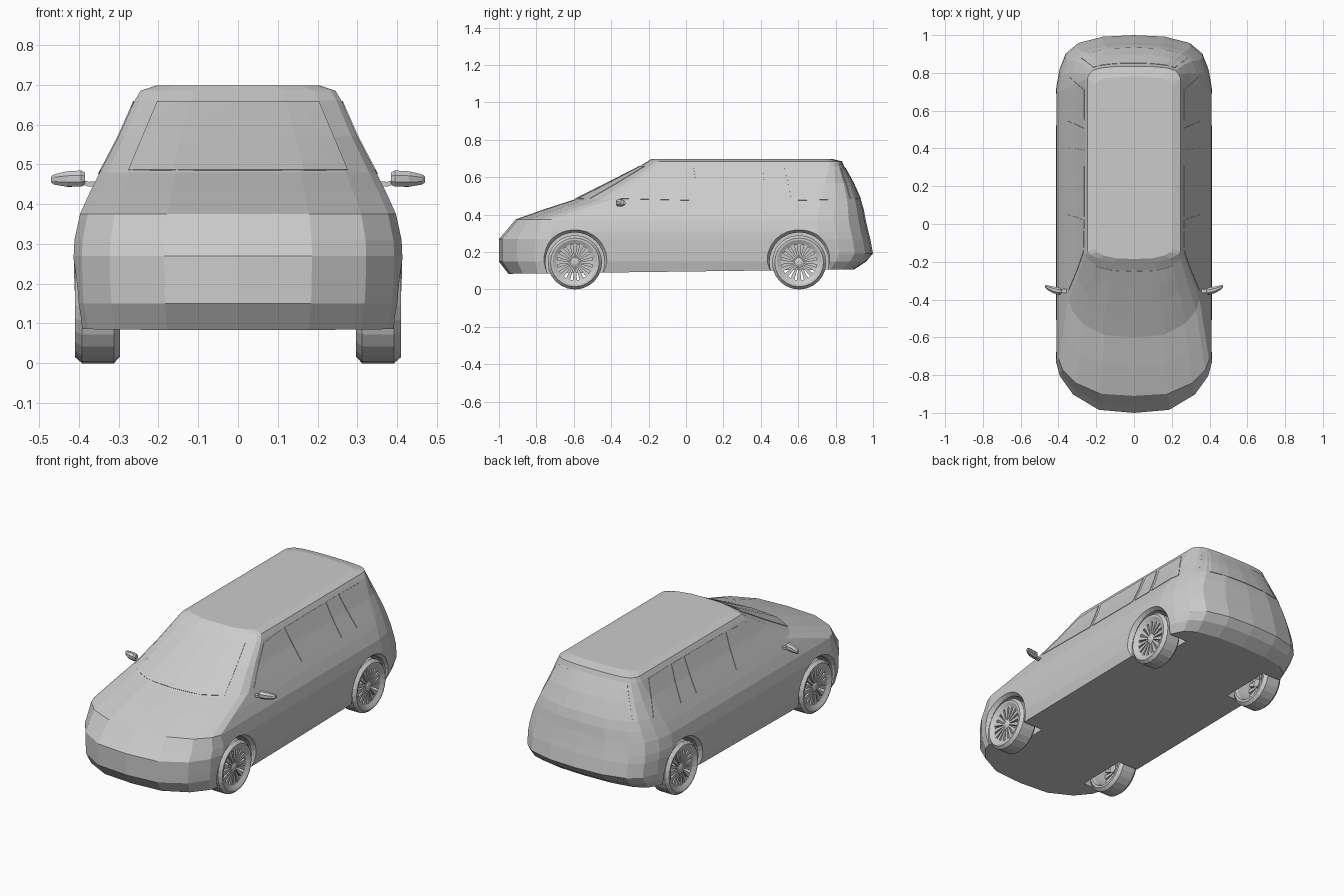
import bpy, bmesh, math
from mathutils import Vector
from mathutils.bvhtree import BVHTree

if "Cube" in bpy.data.objects:
    bpy.data.objects.remove(bpy.data.objects["Cube"])

GREY = bpy.data.materials.new("light grey")
GREY.diffuse_color = (0.6, 0.6, 0.6, 1)
GREY.use_nodes = True
GREY.node_tree.nodes["Principled BSDF"].inputs["Base Color"].default_value = GREY.diffuse_color


def make_mesh(name, verts, faces):
    bm = bmesh.new()
    vs = [bm.verts.new(v) for v in verts]
    for f in faces:
        bm.faces.new([vs[i] for i in f])
    bmesh.ops.recalc_face_normals(bm, faces=bm.faces)
    me = bpy.data.meshes.new(name)
    bm.to_mesh(me)
    bm.free()
    me.materials.append(GREY)
    return me


def add(name, me, loc=(0, 0, 0), rot=0):
    ob = bpy.data.objects.new(name, me)
    ob.location = loc
    ob.rotation_euler = (0, 0, rot)
    bpy.context.collection.objects.link(ob)
    return ob


def loft(rings, closed=False):
    """Vertices and faces joining equal rings; ends capped unless closed."""
    n, m = len(rings[0]), len(rings)
    verts = [p for r in rings for p in r]
    faces = []
    for i in range(m if closed else m - 1):
        a, b = i * n, (i + 1) % m * n
        faces += [(a + j, a + (j + 1) % n, b + (j + 1) % n, b + j) for j in range(n)]
    if not closed:
        faces += [tuple(range(n)), tuple(range((m - 1) * n, m * n))]
    return verts, faces


def lathe(name, profile, n, closed=False):
    """Turn (x, radius) points around the x axis."""
    rings = [[(x, r * math.sin(2 * math.pi * k / n), r * math.cos(2 * math.pi * k / n))
              for k in range(n)] for x, r in profile]
    return make_mesh(name, *loft(rings, closed))


# Body: plan outlines stacked upward (z, half width, front y, front corner, rear y, rear corner)
LEVELS = [
    (0.083, .395, -.95, .22, .90, .20),
    (0.150, .408, -1.0, .27, .965, .25),
    (0.193, .411, -1.0, .27, 1.0, .28),
    (0.270, .413, -1.0, .27, .985, .27),
    (0.310, .411, -.965, .25, .975, .27),
    (0.375, .397, -.91, .19, .96, .26),
    (0.430, .372, -.755, .20, .95, .24),
    (0.480, .347, -.60, .20, .935, .21),
    (0.570, .300, -.42, .14, .895, .15),
    (0.660, .260, -.245, .08, .845, .08),
    (0.685, .245, -.205, .06, .835, .06),
    (0.698, .205, -.185, .05, .78, .05),
]
FRONT = [(0, 0), (.45, .06), (.78, .36), (.95, .72), (1, 1)]
REAR = [(1, 1), (.96, .65), (.88, .35), (.72, .15), (.4, .03), (0, 0)]
rings = []
for i, (z, w, yf, cf, yr, cr) in enumerate(LEVELS):
    half = [(w * a, yf + cf * b) for a, b in FRONT] + [(w * a, yr - cr * b) for a, b in REAR]
    outline = half + [(-x, y) for x, y in half[-2:0:-1]]
    rings.append([(x, y, z + (0.013 * (y + 1) if i == 0 else 0)) for x, y in outline])
body = add("body", make_mesh("body", *loft(rings)))
bm = bmesh.new()
bm.from_mesh(body.data)
surface = BVHTree.FromBMesh(bm)
bm.free()

# Wheel arches: flared cutters taken out of the body
WHEELS = [("front", -.594), ("rear", .605)]
arch = lathe("arch", [(.27, .158), (.39, .158), (.43, .187)], 32)
for end, y in WHEELS:
    for side, rot in (("right", 0), ("left", math.pi)):
        cutter = add("arch_cutter", arch, (0, y, .147), rot)
        cutter.hide_render = True
        mod = body.modifiers.new("arch", 'BOOLEAN')
        mod.operation = 'DIFFERENCE'
        mod.solver = 'EXACT'
        mod.object = cutter
        bpy.context.view_layer.objects.active = body
        bpy.ops.object.modifier_apply(modifier=mod.name)
        bpy.data.objects.remove(cutter)

# Wheels: tyre tube, fanned spokes and hub
tyre = lathe("tyre", [(.296, .115), (.296, .128), (.312, .145), (.392, .145),
                      (.409, .13), (.409, .12), (.395, .096), (.31, .108)], 24, True)
hub = lathe("hub", [(.35, .024), (.392, .024), (.397, .012)], 16)
sv, sf = [], []
for k in range(16):
    a = 2 * math.pi * k / 16
    base = len(sv)
    for r, h, xo in ((.018, .0032, .392), (.1, .012, .397)):
        for x, t in ((.378, -h), (.378, h), (xo, h), (xo, -h)):
            sv.append((x, r * math.cos(a) - t * math.sin(a), r * math.sin(a) + t * math.cos(a)))
    sf += [tuple(base + i for i in f) for f in loft([[0] * 4] * 2)[1]]
spokes = make_mesh("spokes", sv, sf)
for end, y in WHEELS:
    for side, rot in (("right", 0), ("left", math.pi)):
        for part, me in (("tyre", tyre), ("hub", hub), ("spokes", spokes)):
            add(f"{end}_{side}_{part}", me, (0, y, .145), rot)


# Windows: thin plates laid on the body by casting a grid of points onto it
def window(name, corners, place, direction, nu=10, nv=8):
    c = [Vector(p) for p in corners]  # bottom a, bottom b, top b, top a
    pts = []
    for j in range(nv + 1):
        for i in range(nu + 1):
            u, v = i / nu, j / nv
            p = c[0].lerp(c[1], u).lerp(c[3].lerp(c[2], u), v)
            start = Vector(place(p))
            hit = surface.ray_cast(start, Vector(direction))[0]
            pts.append(hit if hit else start)
    faces = [(j * (nu + 1) + i, j * (nu + 1) + i + 1, (j + 1) * (nu + 1) + i + 1, (j + 1) * (nu + 1) + i)
             for j in range(nv) for i in range(nu)]
    ob = add(name, make_mesh(name, pts, faces))
    mod = ob.modifiers.new("thickness", 'SOLIDIFY')
    mod.thickness = .005
    mod.offset = 0


window("windshield", [(-.275, .485), (.275, .485), (.203, .657), (-.203, .657)],
       lambda p: (p.x, -2, p.y), (0, 1, 0))
window("rear_window", [(-.28, .485), (.28, .485), (.215, .65), (-.215, .65)],
       lambda p: (p.x, 2, p.y), (0, -1, 0))
SIDE = [
    ("front_door_window", [(-.35, .485), (.05, .475), (.02, .655), (-.15, .645)]),
    ("rear_door_window", [(.07, .475), (.405, .475), (.39, .658), (.04, .656)]),
    ("small_side_window", [(.425, .475), (.545, .475), (.505, .658), (.41, .658)]),
    ("rear_quarter_window", [(.565, .475), (.775, .48), (.71, .655), (.525, .658)]),
]
for s, side in ((1, "right"), (-1, "left")):
    for name, corners in SIDE:
        window(f"{side}_{name}", corners, lambda p: (2 * s, p.x, p.y), (-s, 0, 0))

# Door mirrors: tapered housing on a short foot
for s, side in ((1, "right"), (-1, "left")):
    sections = [(.385, -.358, .464, .014, .017), (.395, -.356, .464, .021, .022),
                (.43, -.348, .463, .019, .021), (.462, -.335, .462, .012, .014),
                (.47, -.33, .462, .006, .008)]
    rings = [[(s * x, y + ry * math.cos(k * math.pi / 4 + .39), z + rz * math.sin(k * math.pi / 4 + .39))
              for k in range(8)] for x, y, z, ry, rz in sections]
    add(f"{side}_mirror", make_mesh("mirror", *loft(rings)))
    foot = [[(s * x, -.355 + dy, z + dz) for dy, dz in ((-.01, -.006), (.01, -.006), (.01, .006), (-.01, .006))]
            for x, z in ((.345, .452), (.375, .45), (.40, .458))]
    add(f"{side}_mirror_foot", make_mesh("mirror_foot", *loft(foot)))
